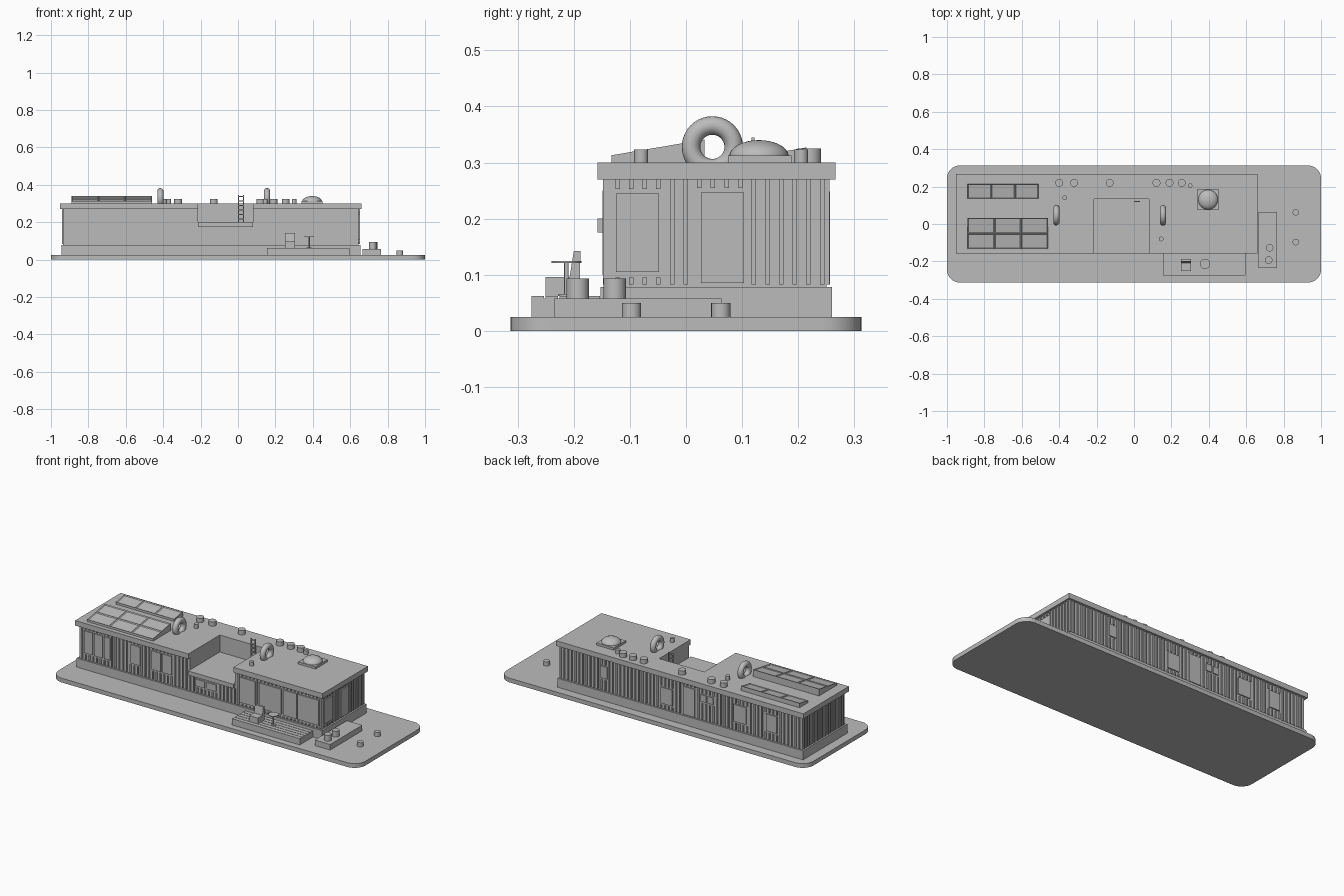
import bpy, bmesh, math
from mathutils import Matrix, Vector

if "Cube" in bpy.data.objects:
    bpy.data.objects.remove(bpy.data.objects["Cube"])

grey = bpy.data.materials.new("plain_grey")
grey.use_nodes = True
grey.diffuse_color = (0.5, 0.5, 0.5, 1)
grey.node_tree.nodes["Principled BSDF"].inputs["Base Color"].default_value = (0.5, 0.5, 0.5, 1)


def finish(name, bm, smooth=False):
    bmesh.ops.recalc_face_normals(bm, faces=bm.faces)
    mesh = bpy.data.meshes.new(name)
    bm.to_mesh(mesh)
    bm.free()
    mesh.materials.append(grey)
    ob = bpy.data.objects.new(name, mesh)
    bpy.context.collection.objects.link(ob)
    if smooth:
        bpy.ops.object.select_all(action='DESELECT')
        ob.select_set(True)
        bpy.context.view_layer.objects.active = ob
        bpy.ops.object.shade_smooth_by_angle(angle=math.radians(35))
    return ob


def add_box(bm, x, y, z):
    size = [b - a for a, b in (x, y, z)]
    mid = [(a + b) / 2 for a, b in (x, y, z)]
    bmesh.ops.create_cube(bm, size=1, matrix=Matrix.Translation(mid) @ Matrix.Diagonal((*size, 1)))


def boxes(name, *items):
    bm = bmesh.new()
    for item in items:
        add_box(bm, *item)
    return finish(name, bm)


def prism(name, points, depth, smooth=False):
    """Extrude a closed outline by a depth vector."""
    bm = bmesh.new()
    face = bm.faces.new([bm.verts.new(p) for p in points])
    top = bmesh.ops.extrude_face_region(bm, geom=[face])["geom"]
    bmesh.ops.translate(bm, vec=depth, verts=[v for v in top if isinstance(v, bmesh.types.BMVert)])
    return finish(name, bm, smooth)


def cylinder(name, x, y, r, z0, z1):
    bm = bmesh.new()
    bmesh.ops.create_cone(bm, cap_ends=True, segments=24, radius1=r, radius2=r, depth=z1 - z0,
                          matrix=Matrix.Translation((x, y, (z0 + z1) / 2)))
    return finish(name, bm, True)


# Rounded ground plate
R = 0.07
corners = [(1, 1, 0), (-1, 1, 90), (-1, -1, 180), (1, -1, 270)]
outline = []
for sx, sy, start in corners:
    for i in range(9):
        a = math.radians(start + i * 11.25)
        outline.append((sx * (1 - R) + R * math.cos(a), sy * (0.313 - R) + R * math.sin(a), 0))
prism("ground_plate", outline, (0, 0, 0.025), True)

# Plinth, walls and roof with the terrace notch
X0, X1, Y0, Y1 = -0.935, 0.645, -0.142, 0.25
NX0, NX1, NY = -0.213, 0.08, 0.135


def notched(name, grow, z0, z1):
    a, b, c, d = X0 - grow, X1 + grow, Y0 - grow, Y1 + grow
    pts = [(a, c), (NX0, c), (NX0, NY), (NX1, NY), (NX1, c), (b, c), (b, d), (a, d)]
    prism(name, [(x, y, z0) for x, y in pts], (0, 0, z1 - z0))


boxes("plinth", ((X0 - .01, X1 + .01), (Y0 - .01, Y1 + .01), (.025, .078)))
boxes("lower_walls", ((X0, X1), (Y0, Y1), (.078, .18)))
notched("upper_walls", 0, .18, .272)
notched("roof", 0.016, .27, .3)
boxes("terrace_floor", ((NX0, NX1), (Y0 - .016, NY), (.175, .2)))


# Battens and window plates on each wall
def clad(name, place, start, end, openings, gaps=()):
    battens, plates = bmesh.new(), bmesh.new()
    for u0, u1, z0, z1 in openings:
        add_box(plates, *place(u0, u1, .007), (z0, z1))
    u = start + 0.02
    while u < end:
        low, spans = .083, []
        hits = [o for o in list(openings) + list(gaps) if o[0] - .005 < u < o[1] + .005]
        for o in sorted(hits, key=lambda o: o[2]):
            spans.append((low, o[2] - .01))
            low = o[3] + .008
        spans.append((low, .27))
        for a, b in spans:
            if b - a > .005:
                add_box(battens, *place(u - .004, u + .004, .006), (a, b))
        u += .0243
    finish(name + "_battens", battens)
    if openings:
        finish(name + "_windows", plates)
    else:
        plates.free()


def front(a, b, d): return (a, b), (Y0 - d, Y0 + .01)
def back(a, b, d): return (a, b), (Y1 - .01, Y1 + d)
def left(a, b, d): return (X1 - .01, X1 + d), (a, b)
def right(a, b, d): return (X0 - d, X0 + .01), (a, b)


clad("front", front, X0, X1, [
    (-.9, -.845, .12, .25), (-.835, -.78, .12, .25), (-.77, -.73, .12, .25),
    (-.595, -.535, .14, .25), (-.46, -.4, .14, .25), (-.39, -.33, .14, .25),
    (-.175, -.115, .12, .16), (-.1, -.04, .12, .16),
    (.115, .215, .1, .248), (.24, .385, .1, .248), (.4, .485, .1, .248), (.5, .63, .1, .248)],
    [(NX0, NX1, .18, .27)])
clad("back", back, X0, X1, [
    (.335, .38, .155, .225), (-.09, -.015, .11, .205), (-.235, -.16, .083, .248),
    (-.31, -.275, .19, .23), (-.355, -.32, .19, .23), (-.57, -.49, .13, .23), (-.77, -.7, .13, .23)])
clad("left_end", left, Y0, Y1, [(-.125, -.048, .105, .245), (.027, .103, .085, .247)])
clad("right_end", right, Y0, Y1, [])

# Front deck with boards, and side deck
boxes("front_deck", ((.155, .595), (-.275, -.15), (.025, .058)))
boxes("deck_boards", *[((.155, .595), (y, y + .022), (.058, .062))
                       for y in [-.275 + .025 * i for i in range(5)]])
boxes("side_deck", ((.665, .765), (-.235, .063), (.025, .058)))

# Chair and table
boxes("chair_seat", ((.25, .305), (-.25, -.205), (.062, .096)))
prism("chair_back", [(.25, -.213, .062), (.25, -.19, .062), (.25, -.188, .142), (.25, -.2, .142)],
      (.055, 0, 0))
cylinder("table_top", .38, -.213, .027, .121, .125)
cylinder("table_stem", .38, -.213, .004, .062, .121)
cylinder("table_foot", .38, -.213, .014, .062, .066)

# Planters
for i, (x, y) in enumerate([(.72, -.193), (.725, -.127)]):
    cylinder(f"deck_planter_{i}", x, y, .02, .058, .093)
for i, y in enumerate([-.097, .062]):
    cylinder(f"ground_planter_{i}", .865, y, .017, .025, .05)


# Tilted solar panels with recessed cells
def solar(name, x0, x1, y0, y1, rise, cols, rows):
    bm = bmesh.new()
    low, high = .313, .313 + rise
    bmesh.ops.create_grid(bm, x_segments=cols, y_segments=rows, size=.5)
    for v in bm.verts:
        t = v.co.y + .5
        v.co = Vector((x0 + (x1 - x0) * (v.co.x + .5), y0 + (y1 - y0) * t, low + (high - low) * t))
    cells = bm.faces[:]
    rim = bmesh.ops.extrude_edge_only(bm, edges=[e for e in bm.edges if e.is_boundary])["geom"]
    for v in rim:
        if isinstance(v, bmesh.types.BMVert):
            v.co.z = .3
    bmesh.ops.inset_individual(bm, faces=cells, thickness=.007)
    for f in cells:
        bmesh.ops.translate(bm, vec=(0, 0, -.004), verts=f.verts)
    finish(name, bm)


solar("front_solar_panels", -.89, -.46, -.133, .033, .028, 3, 2)
solar("back_solar_panels", -.89, -.51, .135, .215, .014, 3, 1)

# Upright rings on the roof
for i, x in enumerate([-.415, .155]):
    bpy.ops.mesh.primitive_torus_add(major_radius=.038, minor_radius=.0165, major_segments=40,
                                     minor_segments=16, location=(x, .047, .328),
                                     rotation=(0, math.pi / 2, 0))
    ring = bpy.context.object
    ring.name = f"roof_ring_{i}"
    ring.data.materials.append(grey)
    bpy.ops.object.shade_smooth()

# Roof vents
for i, x in enumerate([-.4, -.32, -.13, .12, .19, .255]):
    cylinder(f"large_vent_{i}", x, .22, .021, .3, .325)
for i, (x, y) in enumerate([(-.37, .14), (.3, .205), (.145, -.08)]):
    cylinder(f"small_vent_{i}", x, y, .0125, .3, .323)

# Skylight dome
boxes("skylight_base", ((.34, .452), (.075, .188), (.3, .313)))
bm = bmesh.new()
bmesh.ops.create_uvsphere(bm, u_segments=32, v_segments=16, radius=1,
                          matrix=Matrix.Translation((.396, .13, .311)) @ Matrix.Diagonal((.053, .053, .029, 1)))
finish("skylight_dome", bm, True)

# Terrace ladder
rails = [((x, x + .005), (.117, .122), (.2, .345)) for x in (0, .027)]
rungs = [((.0, .032), (.117, .122), (z, z + .005)) for z in [.215 + .024 * i for i in range(6)]]
boxes("terrace_ladder", *rails, *rungs)
